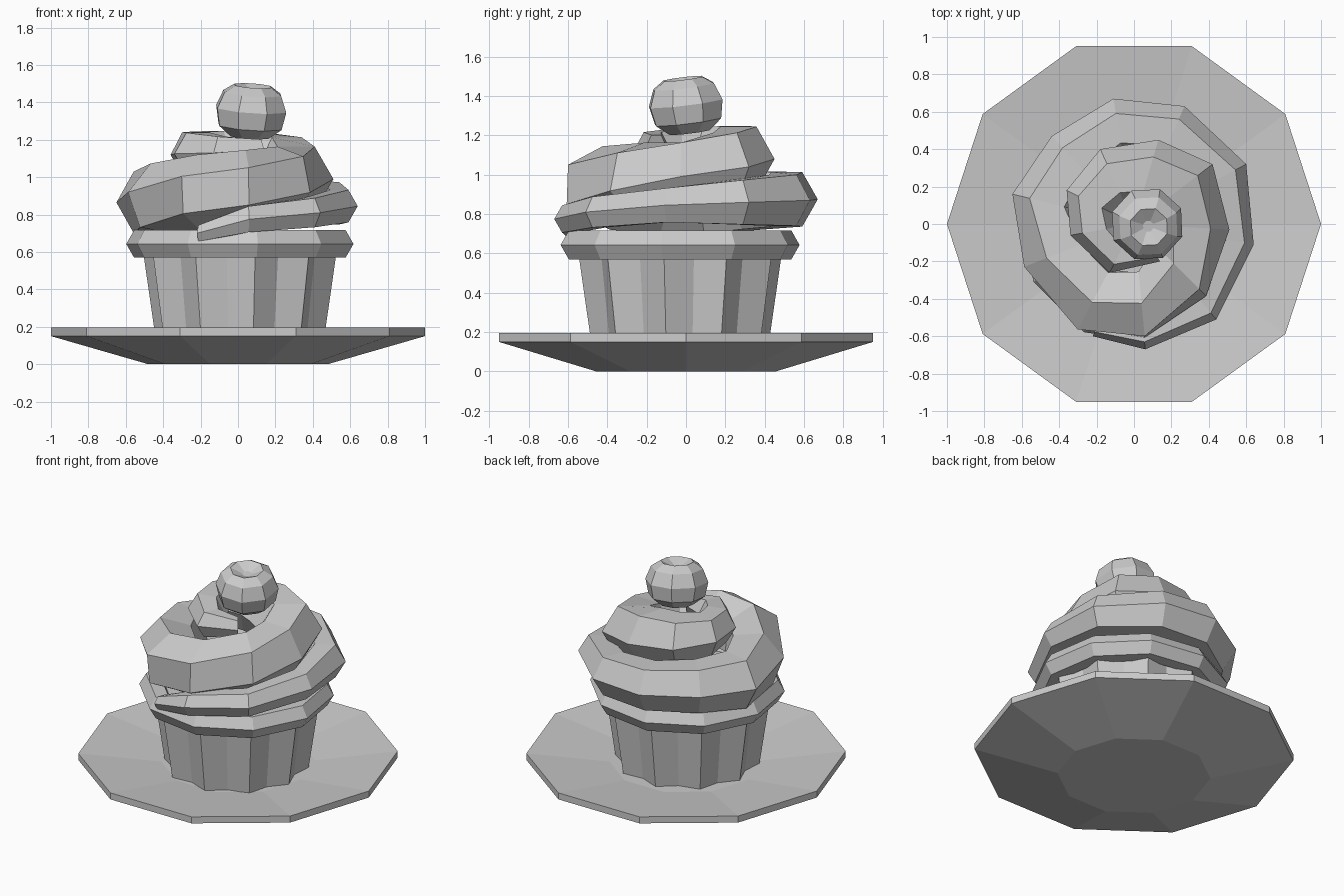
import bpy, bmesh, math
from mathutils import Matrix, Vector

if "Cube" in bpy.data.objects:
    bpy.data.objects.remove(bpy.data.objects["Cube"])


def loft(name, rings, closed=False):
    """Skin a list of equal-sized point rings; cap the ends unless closed."""
    bm = bmesh.new()
    vs = [[bm.verts.new(p) for p in r] for r in rings]
    n = len(vs[0])
    for i in range(len(vs) if closed else len(vs) - 1):
        a, b = vs[i], vs[(i + 1) % len(vs)]
        for j in range(n):
            k = (j + 1) % n
            bm.faces.new((a[j], a[k], b[k], b[j]))
    if not closed:
        bm.faces.new(vs[0])
        bm.faces.new(vs[-1])
    bmesh.ops.recalc_face_normals(bm, faces=bm.faces[:])
    me = bpy.data.meshes.new(name)
    bm.to_mesh(me)
    bm.free()
    ob = bpy.data.objects.new(name, me)
    bpy.context.collection.objects.link(ob)
    return ob


def ring(n, z, r, r2=None, start=0, c=(0, 0)):
    """Horizontal polygon; odd points use the second radius."""
    pts = []
    for i in range(n):
        a = math.radians(start + 360 * i / n)
        q = r if r2 is None or i % 2 == 0 else r2
        pts.append((c[0] + q * math.cos(a), c[1] + q * math.sin(a), z))
    return pts


def hexagon(centre, out, s, tilt=0):
    """Upright hexagonal section with one corner pointing outward."""
    return [centre + out * s * math.cos(a) + Vector((0, 0, s * math.sin(a)))
            for a in (math.radians(tilt + 60 * i) for i in range(6))]


CUP = (0.01, -0.03)

# plate
loft("plate", [ring(10, z, r) for z, r in
               ((0, .48), (.15, 1), (.195, 1), (.135, .48))])

# fluted paper cup
loft("paper_cup", [ring(20, .13, .455, .40, 27, CUP),
                   ring(20, .68, .535, .46, 27, CUP)])

# cake rim
rim = []
for i in range(10):
    a = math.radians(27 + 36 * i)
    out = Vector((math.cos(a), math.sin(a), 0))
    rim.append(hexagon(Vector((*CUP, .643)) + out * .53, out, .085))
loft("cake_rim", rim, closed=True)

# swirl of frosting: outer ridge x, y, centre z, section size, section tilt
swirl = [
    (-.22, -.60, .70, .05, 0), (.06, -.67, .775, .08, 0),
    (.44, -.51, .81, .09, 0), (.64, -.11, .845, .10, 0),
    (.60, .32, .86, .13, 0), (.27, .63, .87, .15, 0),
    (-.11, .67, .875, .16, 0), (-.44, .47, .87, .17, 0),
    (-.65, .16, .865, .19, 0), (-.59, -.23, .885, .20, 10),
    (-.31, -.58, .92, .20, 25), (.06, -.63, .945, .20, 32),
    (.39, -.39, .97, .20, 45), (.51, -.03, .99, .20, 60),
    (.42, .32, 1.04, .20, 60), (.13, .45, 1.08, .19, 60),
    (-.18, .40, 1.10, .17, 60), (-.36, .18, 1.12, .14, 60),
    (-.34, -.06, 1.125, .13, 60), (-.13, -.26, 1.13, .10, 60),
    (.14, -.20, 1.15, .06, 60)]
sections = []
for x, y, z, s, tilt in swirl:
    out = Vector((x, y, 0)).normalized()
    sections.append(hexagon(Vector((x, y, z)) - out * s, out, s, tilt))
loft("frosting_swirl", sections)

# cherry with a dimpled top
cherry = loft("cherry", [ring(8, z, r, start=25) for z, r in (
    (-.14, .11), (-.085, .18), (.01, .20), (.095, .165), (.135, .105), (.10, .03))])
cherry.matrix_world = (Matrix.Translation((.07, 0, 1.355))
                       @ Matrix.Rotation(math.radians(7), 4, 'X')
                       @ Matrix.Rotation(math.radians(4), 4, 'Y'))
